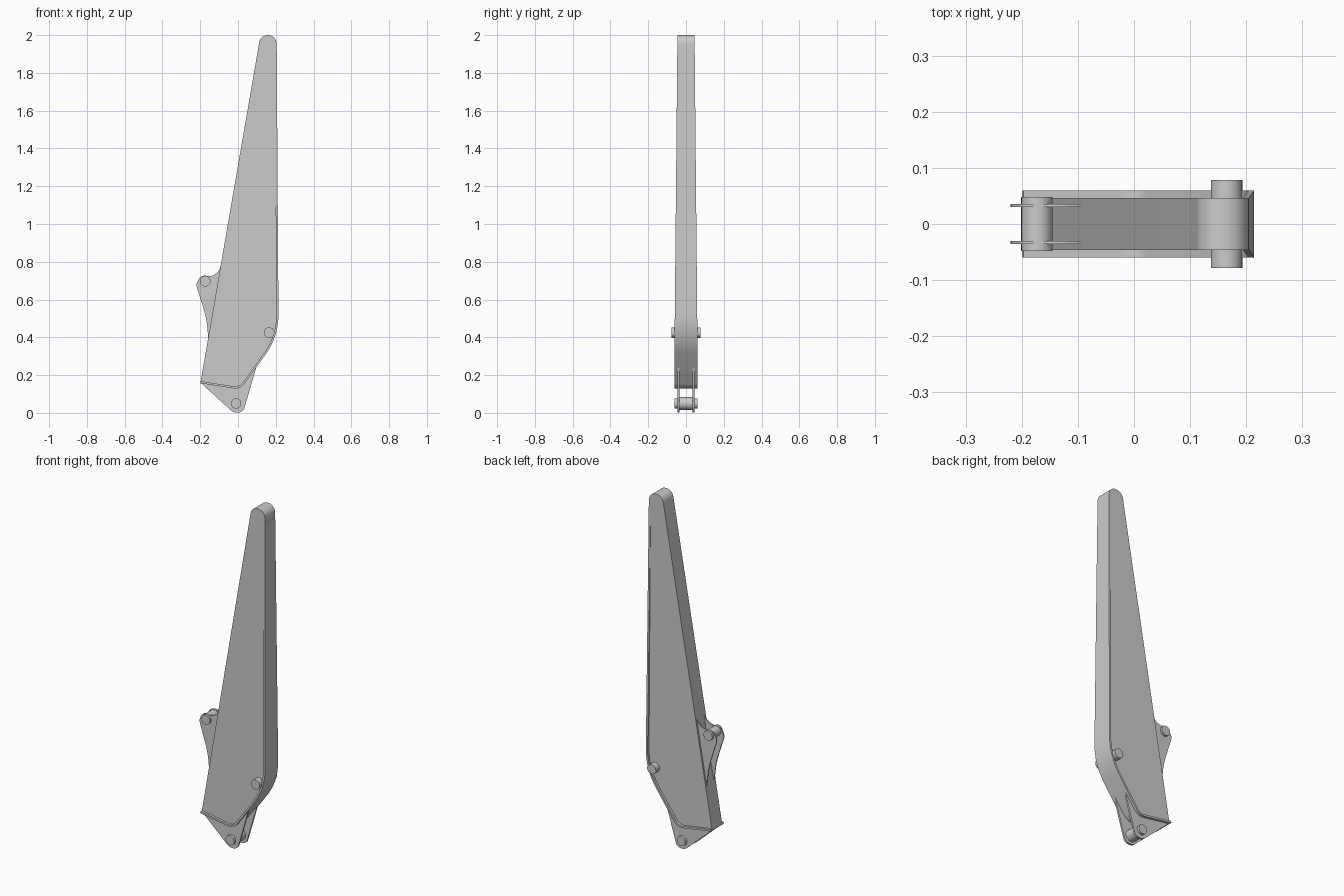
import bpy, bmesh, math
from mathutils import Vector

cube = bpy.data.objects.get("Cube")
if cube:
    bpy.data.objects.remove(cube)

grey = bpy.data.materials.new("steel grey")
grey.use_nodes = True
grey.diffuse_color = (0.6, 0.6, 0.6, 1)
grey.node_tree.nodes["Principled BSDF"].inputs["Base Color"].default_value = grey.diffuse_color


def fillet(points, closed=True, steps=8):
    """Round each (x, z, radius) corner with an arc."""
    out, n = [], len(points)
    for i, (x, z, r) in enumerate(points):
        p = Vector((x, z))
        if r == 0 or (not closed and i in (0, n - 1)):
            out.append(p)
            continue
        a = (Vector(points[i - 1][:2]) - p).normalized()
        b = (Vector(points[(i + 1) % n][:2]) - p).normalized()
        half = a.angle(b) / 2
        centre = p + (a + b).normalized() * (r / math.sin(half))
        start = p + a * (r / math.tan(half)) - centre
        end = p + b * (r / math.tan(half)) - centre
        sweep = start.angle_signed(end)
        for k in range(steps + 1):
            t = -sweep * k / steps
            c, s = math.cos(t), math.sin(t)
            out.append(centre + Vector((start.x * c - start.y * s, start.x * s + start.y * c)))
    return out


def finish(bm, name):
    bmesh.ops.recalc_face_normals(bm, faces=bm.faces)
    mesh = bpy.data.meshes.new(name)
    bm.to_mesh(mesh)
    bm.free()
    mesh.materials.append(grey)
    ob = bpy.data.objects.new(name, mesh)
    bpy.context.collection.objects.link(ob)
    bpy.ops.object.select_all(action='DESELECT')
    ob.select_set(True)
    bpy.context.view_layer.objects.active = ob
    bpy.ops.object.shade_smooth_by_angle(angle=math.radians(30))


def slab(name, profile, y0, y1):
    """Extrude an x-z profile from y0 to y1."""
    bm = bmesh.new()
    face = bm.faces.new([bm.verts.new((p.x, y0, p.y)) for p in profile])
    grown = bmesh.ops.extrude_face_region(bm, geom=[face])["geom"]
    bmesh.ops.translate(bm, vec=(0, y1 - y0, 0),
                        verts=[g for g in grown if isinstance(g, bmesh.types.BMVert)])
    # drop the start cap left inside by the extrusion, then close the end again
    bmesh.ops.holes_fill(bm, edges=[e for e in bm.edges if e.is_boundary])
    finish(bm, name)


def pin(name, x, z, radius, half):
    ring = [Vector((x + radius * math.cos(k * math.tau / 32),
                    z + radius * math.sin(k * math.tau / 32))) for k in range(32)]
    slab(name, ring, -half, half)


# Bent cover plate running under the arm and up its right edge
outer = fillet([(-0.199, 0.157, 0), (0.012, 0.124, 0.06), (0.1, 0.245, 0.3),
                (0.214, 0.405, 0.35), (0.214, 0.56, 0), (0.205, 1.93, 0)], closed=False)
inner = []
for i, p in enumerate(outer):
    d = (outer[min(i + 1, len(outer) - 1)] - outer[max(i - 1, 0)]).normalized()
    inner.append(p + Vector((-d.y, d.x)) * 0.011)

bm = bmesh.new()
rows = []
for o, q in zip(outer, inner):
    w = 0.06 - 0.014 * max(0, o.y - 0.45) / 1.48
    rows.append([bm.verts.new((p.x, y, p.y)) for p, y in ((o, -w), (o, w), (q, w), (q, -w))])
for a, b in zip(rows, rows[1:]):
    for k in range(4):
        j = (k + 1) % 4
        bm.faces.new((a[k], a[j], b[j], b[k]))
bm.faces.new(rows[0])
bm.faces.new(rows[-1])
finish(bm, "cover_plate")

# Box body with a rounded tip, sitting inside the cover plate
tip = fillet([(0.204, 1.9, 0), (0.204, 2.0, 0.044), (0.119, 2.0, 0.044),
              (inner[0].x, inner[0].y, 0)], closed=False, steps=10)
slab("arm_body", inner[:-1] + tip[:-1], -0.046, 0.046)

# Lower fork cheeks and upper bracket cheeks
fork = fillet([(-0.195, 0.157, 0), (-0.025, 0.002, 0.045), (0.027, 0.002, 0.035),
               (0.098, 0.245, 0), (0.02, 0.145, 0)])
bracket = fillet([(-0.155, 0.36, 0), (-0.166, 0.50, 0.5), (-0.223, 0.68, 0.04),
                  (-0.195, 0.732, 0.035), (-0.12, 0.715, 0.06), (-0.09, 0.78, 0),
                  (-0.09, 0.70, 0), (-0.14, 0.36, 0)])
for side, s in (("right", -1), ("left", 1)):
    slab("fork_cheek_" + side, fork, s * 0.035, s * 0.045)
    slab("bracket_cheek_" + side, bracket, s * 0.030, s * 0.036)

# Hinge pins and the bush between the fork cheeks
pin("fork_pin", -0.01, 0.05, 0.027, 0.06)
pin("fork_bush", -0.01, 0.05, 0.034, 0.036)
pin("bracket_pin", -0.173, 0.697, 0.028, 0.048)
pin("side_pin", 0.165, 0.425, 0.028, 0.078)
